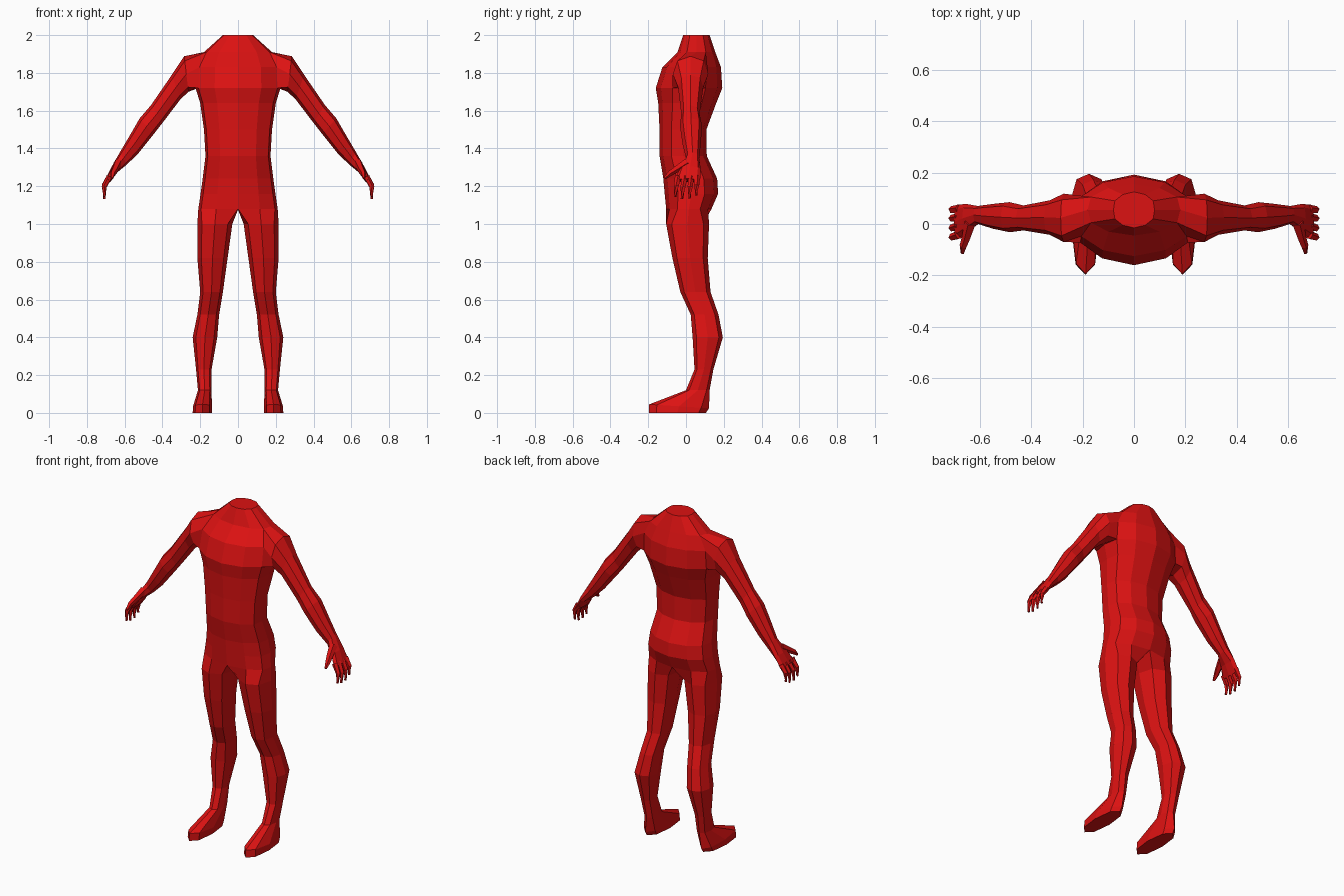
import bpy, bmesh, math
from mathutils import Vector

if "Cube" in bpy.data.objects:
    bpy.data.objects.remove(bpy.data.objects["Cube"])

red = bpy.data.materials.new("red")
red.diffuse_color = (0.72, 0.006, 0.006, 1)
red.use_nodes = True
red.node_tree.nodes["Principled BSDF"].inputs["Base Color"].default_value = red.diffuse_color


def bridge(bm, a, b, closed=True):
    """Join two rows of vertices with quads."""
    n = len(a)
    for i in range(n if closed else n - 1):
        j = (i + 1) % n
        bm.faces.new((a[i], a[j], b[j], b[i]))


def finish(bm, name):
    """Turn one half into a mirrored, flat-shaded object."""
    bmesh.ops.recalc_face_normals(bm, faces=bm.faces)
    me = bpy.data.meshes.new(name)
    bm.to_mesh(me)
    bm.free()
    me.materials.append(red)
    ob = bpy.data.objects.new(name, me)
    bpy.context.collection.objects.link(ob)
    mod = ob.modifiers.new("mirror", 'MIRROR')
    mod.use_clip = True
    mod.merge_threshold = 0.0005
    return ob


bm = bmesh.new()

# Torso: half rings from front centre round the side to back centre
torso_rows = [  # z, half width, front y, back y
    (2.00, .08, -.015, .125), (1.91, .18, -.045, .155),
    (1.83, .22, -.125, .185), (1.72, .225, -.16, .192),
    (1.64, .20, -.147, .16), (1.50, .18, -.14, .108),
    (1.36, .172, -.14, .11), (1.24, .187, -.12, .165),
    (1.16, .198, -.113, .17), (1.08, .21, -.105, .135)]
COLS = [(0, -1), (.55, -.85), (.93, -.5), (1, 0), (.93, .5), (.55, .85), (0, 1)]
torso = []
for z, w, yf, yb in torso_rows:
    mid, half = (yf + yb) / 2, (yb - yf) / 2
    torso.append([bm.verts.new((w * cx, mid + half * cy, z)) for cx, cy in COLS])
for r in range(len(torso) - 1):
    for c in range(6):
        if r in (1, 2) and c in (2, 3):
            continue  # opening for the arm
        a, b = torso[r], torso[r + 1]
        bm.faces.new((a[c], a[c + 1], b[c + 1], b[c]))
bm.faces.new(torso[0])  # flat neck top

# Leg and foot: octagons continuing from the hip row
K = .74
OCT = [(-K, -K), (0, -1), (K, -K), (1, 0), (K, K), (0, 1), (-K, K), (-1, 0)]
leg_rows = [  # z, inner x, outer x, front y, back y, front lift
    (1.00, .03, .215, -.105, .122, 0), (.82, .055, .215, -.072, .115, 0),
    (.64, .08, .20, -.03, .13, 0), (.52, .10, .215, .025, .172, 0),
    (.40, .11, .24, .035, .195, 0), (.23, .14, .222, .045, .145, 0),
    (.12, .14, .212, .0, .125, 0), (.035, .138, .238, -.195, .122, .01),
    (0, .138, .24, -.197, .105, 0)]
prev = torso[-1] + [bm.verts.new((0, .02, 1.075))]
for z, xi, xo, yf, yb, lift in leg_rows:
    ring = [bm.verts.new(((xi + xo) / 2 + (xo - xi) / 2 * u,
                          (yf + yb) / 2 + (yb - yf) / 2 * v,
                          z - lift * v)) for u, v in OCT]
    bridge(bm, prev, ring)
    prev = ring
bm.faces.new(prev)  # sole

# Arm and palm: octagons continuing from the shoulder opening
t = torso
prev = [t[1][3], t[1][4], t[2][4], t[3][4], t[3][3], t[3][2], t[2][2], t[1][2]]
arm_rows = [  # top x z, bottom x z, front y, back y
    (.285, 1.888, .262, 1.70, -.07, .118),
    (.35, 1.79, .305, 1.66, -.042, .092),
    (.46, 1.63, .40, 1.535, -.025, .072),
    (.52, 1.56, .447, 1.475, -.032, .085),
    (.572, 1.47, .527, 1.375, -.018, .078),
    (.625, 1.38, .588, 1.315, .0, .07),
    (.668, 1.305, .637, 1.275, -.035, .078),
    (.70, 1.24, .676, 1.222, -.06, .075)]
AROUND = [(1, 0), (K, K), (0, 1), (-K, K), (-1, 0), (-K, -K), (0, -1), (K, -K)]
for xt, zt, xb, zb, yf, yb in arm_rows:
    top, bot = Vector((xt, 0, zt)), Vector((xb, 0, zb))
    ring = []
    for u, v in AROUND:
        p = (top + bot) / 2 + (top - bot) / 2 * u
        p.y = (yf + yb) / 2 + (yb - yf) / 2 * v
        ring.append(bm.verts.new(p))
    bridge(bm, prev, ring)
    prev = ring
bm.faces.new(prev)  # knuckle end
finish(bm, "body")


# Fingers and thumb: tapered five-sided tubes
def digit(bm, points, radii):
    pts = [Vector(p) for p in points]
    prev = None
    for i, p in enumerate(pts):
        d = pts[min(i + 1, len(pts) - 1)] - pts[max(i - 1, 0)]
        q = d.to_track_quat('Z', 'Y')
        ring = [bm.verts.new(p + q @ Vector((radii[i] * math.cos(a * math.tau / 5),
                                             radii[i] * math.sin(a * math.tau / 5), 0)))
                for a in range(5)]
        if prev:
            bridge(bm, prev, ring)
        else:
            bm.faces.new(ring)
        prev = ring
    bm.faces.new(prev)


bm = bmesh.new()
for y0, y1, drop in [(-.043, -.058, .012), (-.008, -.022, 0),
                     (.026, .018, .002), (.058, .054, .02)]:
    digit(bm, [(.68, y0, 1.25), (.708, (y0 + y1) / 2, 1.195 + drop / 2),
               (.708, y1, 1.132 + drop)], [.017, .014, .007])
finish(bm, "fingers")

bm = bmesh.new()
digit(bm, [(.635, .005, 1.325), (.652, -.055, 1.287), (.663, -.085, 1.268),
           (.667, -.113, 1.242)], [.024, .018, .015, .007])
finish(bm, "thumb")
